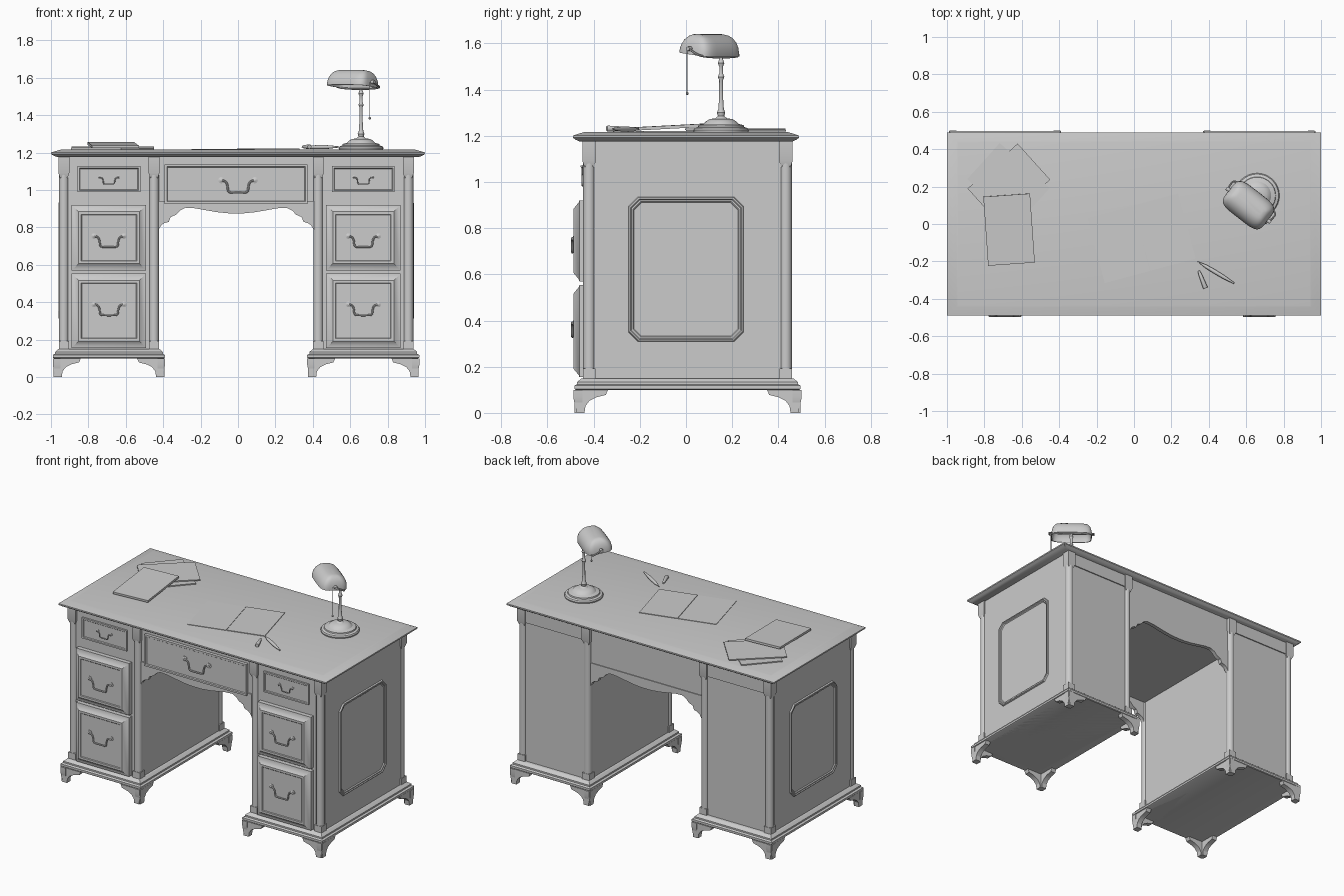
import bpy, bmesh, math
from mathutils import Vector, Matrix

if "Cube" in bpy.data.objects:
    bpy.data.objects.remove(bpy.data.objects["Cube"])


def loft(name, rings, caps=True, mat=None):
    """Skin a list of equal-length closed rings."""
    bm = bmesh.new()
    vs = [[bm.verts.new(p) for p in r] for r in rings]
    n = len(vs[0])
    for a, b in zip(vs, vs[1:]):
        for i in range(n):
            bm.faces.new((a[i], a[(i + 1) % n], b[(i + 1) % n], b[i]))
    if caps:
        bm.faces.new(vs[0])
        bm.faces.new(vs[-1])
    if mat:
        bm.transform(mat)
    bmesh.ops.recalc_face_normals(bm, faces=bm.faces)
    me = bpy.data.meshes.new(name)
    bm.to_mesh(me)
    bm.free()
    ob = bpy.data.objects.new(name, me)
    bpy.context.collection.objects.link(ob)
    return ob


def rect(cx, cy, hx, hy):
    return [(cx - hx, cy - hy), (cx + hx, cy - hy), (cx + hx, cy + hy), (cx - hx, cy + hy)]


def stack(name, cx, cy, levels):
    """Rectangular moulding: levels of (half x, half y, z)."""
    return loft(name, [[(x, y, z) for x, y in rect(cx, cy, hx, hy)] for hx, hy, z in levels])


def box(name, c, h):
    return stack(name, c[0], c[1], [(h[0], h[1], c[2] - h[2]), (h[0], h[1], c[2] + h[2])])


def prism(name, pts, axis, a, b):
    put = {'x': lambda p, t: (t, p[0], p[1]), 'y': lambda p, t: (p[0], t, p[1]),
           'z': lambda p, t: (p[0], p[1], t)}[axis]
    return loft(name, [[put(p, t) for p in pts] for t in (a, b)])


def turned(name, profile, mat, n=32):
    """Turned part: profile of (radius, z)."""
    return loft(name, [[(r * math.cos(2 * math.pi * i / n), r * math.sin(2 * math.pi * i / n), z)
                        for i in range(n)] for r, z in profile], mat=mat)


def tube(name, pts, r):
    cu = bpy.data.curves.new(name, 'CURVE')
    cu.dimensions = '3D'
    cu.bevel_depth, cu.bevel_resolution, cu.use_fill_caps, cu.resolution_u = r, 2, True, 4
    sp = cu.splines.new('NURBS')
    sp.points.add(len(pts) - 1)
    for p, co in zip(sp.points, pts):
        p.co = (*co, 1)
    sp.order_u, sp.use_endpoint_u = 3, True
    tmp = bpy.data.objects.new(name, cu)
    bpy.context.collection.objects.link(tmp)
    bpy.context.view_layer.update()
    me = bpy.data.meshes.new_from_object(tmp.evaluated_get(bpy.context.evaluated_depsgraph_get()))
    bpy.data.objects.remove(tmp)
    ob = bpy.data.objects.new(name, me)
    bpy.context.collection.objects.link(ob)


def drawer(name, cx, z0, z1, hw, steps):
    """Drawer front: steps of (inset, y)."""
    cz, hz = (z0 + z1) / 2, (z1 - z0) / 2
    loft(name, [[(x, y, z) for x, z in rect(cx, cz, hw - i, hz - i)] for i, y in steps])


def pull(name, cx, y, z, w):
    """Swinging handle with two round roses."""
    k = w / 0.085
    half = [(-w, .03), (-w * .75, .028), (-w * .62, .005), (-w * .6, -.03), (-w * .3, -.032)]
    pts = half + [(-x, h) for x, h in reversed(half)]
    tube(name, [(cx + x, y - .009, z + h * k) for x, h in pts], .0055 * k)
    for s in (-1, 1):
        turned(name + "_rose", [(.016 * k, 0), (.016 * k, .004), (.008 * k, .007), (.008 * k, .012), (.003, .015)],
               Matrix.Translation((cx + s * w, y, z + .03 * k)) @ Matrix.Rotation(math.pi / 2, 4, 'X'), 12)


MX, CY = -.01, .0065
RAISED = [(0, -.42), (0, -.462), (.008, -.464), (.036, -.487), (.05, -.487), (.054, -.483)]
FLAT = [(0, -.42), (0, -.446), (.01, -.446), (.014, -.441)]

# desk top
stack("desk_top", 0, 0, [(.965, .46, 1.175), (.985, .478, 1.183), (1, .49, 1.192), (1, .49, 1.201),
                         (.985, .478, 1.205), (.95, .445, 1.215), (.94, .435, 1.217)])

FOOT = [(0, .1), (0, .065), (.006, .035), (.012, .015), (.01, 0), (.048, 0), (.052, .03), (.07, .053),
        (.1, .068), (.14, .078), (.15, .1)]
for s in (-1, 1):
    cx = MX + s * .68
    side = "right" if s > 0 else "left"
    # pedestal body with notched corners
    nx, ny, hx, hy = .218, .405, .26, .44
    q = [(hx, -ny), (hx, ny), (nx, ny), (nx, hy), (-nx, hy), (-nx, ny),
         (-hx, ny), (-hx, -ny), (-nx, -ny), (-nx, -hy), (nx, -hy), (nx, -ny)]
    prism(side + "_pedestal", [(cx + x, CY + y) for x, y in q], 'z', .1, 1.18)
    stack(side + "_base_moulding", cx, CY, [(.293, .485, .1), (.3, .49, .104), (.3, .49, .118), (.288, .478, .124),
                                            (.288, .478, .134), (.272, .46, .148), (.268, .455, .15)])
    for sx in (-1, 1):
        for sy in (-1, 1):
            # corner column, its blocks and bracket foot
            px, py = cx + sx * .241, CY + sy * .426
            turned(side + "_column", [(.026, .15), (.026, 1.1)], Matrix.Translation((px, py, 0)), 20)
            box(side + "_column_base", (px, py, .17), (.027, .027, .022))
            stack(side + "_column_cap", px, py, [(.02, .02, 1.065), (.029, .029, 1.09), (.029, .029, 1.18)])
            ex, ey = cx + sx * .3, CY + sy * .494
            prism(side + "_foot_front", [(ex - sx * u, z) for u, z in FOOT], 'y', ey - sy * .004, ey - sy * .04)
            prism(side + "_foot_side", [(ey - sy * u, z) for u, z in FOOT], 'x', ex - sx * .004, ex - sx * .04)
    # drawers
    drawer(side + "_top_drawer", cx, .988, 1.127, .168, FLAT)
    drawer(side + "_middle_drawer", cx, .57, .92, .199, RAISED)
    drawer(side + "_bottom_drawer", cx, .155, .553, .199, RAISED)
    pull(side + "_top_pull", cx, -.441, 1.05, .05)
    pull(side + "_middle_pull", cx, -.483, .725, .08)
    pull(side + "_bottom_pull", cx, -.483, .36, .08)
    # back frieze
    box(side + "_back_frieze", (cx, CY + .441, 1.13), (.212, .006, .042))
    # moulded frame on the outer side
    rings = []
    for i, h in [(0, 0), (.004, .01), (.01, .012), (.014, .007), (.02, .007), (.026, 0)]:
        a, b, c = .25 - i, .314 - i, .042 - i * .4
        o = [(a, b - c), (a - c, b), (c - a, b), (-a, b - c), (-a, c - b), (c - a, -b), (a - c, -b), (a, c - b)]
        rings.append([(cx + s * (.259 + h), y, .622 + z) for y, z in o])
    loft(side + "_side_frame", rings, caps=False)

# centre section, drawer and scalloped aprons
box("centre_case", (MX, CY, 1.055), (.425, .43, .127))
drawer("centre_drawer", MX, .925, 1.137, .382, [(0, -.41), (0, -.444), (.012, -.444), (.016, -.438)])
pull("centre_pull", 0, -.438, 1.02, .09)
edge = [(.415, .785), (.402, .81), (.385, .822), (.36, .83), (.35, .855), (.32, .868), (.3, .89), (.27, .905),
        (.22, .902), (.17, .893), (.1, .881), (.04, .875)]
apron = [(MX - .415, .94)] + [(MX - x, z) for x, z in edge] + [(MX + x, z) for x, z in edge[::-1]] + [(MX + .415, .94)]
prism("front_apron", apron, 'y', -.432, -.405)
prism("back_apron", apron, 'y', .415, .442)


def sheet(name, c, size, rz, tilt=0):
    ob = box(name, (0, 0, 0), [d / 2 for d in size])
    ob.matrix_world = (Matrix.Translation(c) @ Matrix.Rotation(math.radians(rz), 4, 'Z')
                       @ Matrix.Rotation(math.radians(tilt), 4, 'X'))


# papers and notebook
sheet("lower_folder", (-.671, .216, 1.221), (.36, .26, .007), -42)
sheet("upper_folder", (-.669, .213, 1.229), (.36, .26, .007), 42)
sheet("notebook", (-.668, -.03, 1.24), (.25, .37, .014), 4, 3)
sheet("left_page", (-.082, -.109, 1.218), (.25, .36, .004), 15)
sheet("right_page", (.162, -.043, 1.219), (.25, .36, .004), 15)


def along(a, b):
    d = Vector(b) - Vector(a)
    return Matrix.Translation(a) @ d.to_track_quat('Z', 'Y').to_matrix().to_4x4()


# pen and its cap
turned("pen", [(.001, 0), (.005, .025), (.009, .05), (.011, .1), (.01, .16), (.004, .228)],
       along((.34, -.2, 1.228), (.537, -.318, 1.23)), 16)
turned("pen_cap", [(.005, 0), (.009, .02), (.013, .095), (.011, .1)], along((.346, -.25, 1.231), (.382, -.342, 1.231)), 16)

# lamp stand
LX, LY = .658, .152
turned("lamp_stand", [(.118, 1.215), (.12, 1.225), (.115, 1.233), (.1, 1.238), (.098, 1.246), (.075, 1.252),
                      (.066, 1.262), (.05, 1.272), (.025, 1.276), (.014, 1.285), (.018, 1.3), (.012, 1.315),
                      (.009, 1.36), (.008, 1.44), (.014, 1.455), (.008, 1.47), (.008, 1.5), (.014, 1.515),
                      (.009, 1.53), (.004, 1.54)], Matrix.Translation((LX, LY, 0)))

# lamp shade: open rounded shell, tilted toward the sitter
turn = Matrix.Translation((.612, .1, 1.552)) @ Matrix.Rotation(math.radians(-38), 4, 'Z')
tilt = turn @ Matrix.Rotation(math.radians(-7), 4, 'X')


def oval(a, b, z, n=40, e=.45):
    f = lambda v: math.copysign(abs(v) ** e, v)
    return [(a * f(math.cos(2 * math.pi * i / n)), b * f(math.sin(2 * math.pi * i / n)), z) for i in range(n)]


dome = [(.132, .088, 0), (.132, .088, .012), (.129, .084, .035), (.122, .072, .058), (.11, .054, .076),
        (.097, .034, .085), (.08, .012, .088)]
inner = [(a - .005, b - .005, max(z - .005, 0)) for a, b, z in dome]
loft("lamp_shade", [oval(*d) for d in inner[::-1] + dome], mat=tilt)

# lamp yoke, pivots and pull chain
yoke = [(-.14, 0, .025), (-.147, .03, .008), (-.14, .065, -.008), (0, .067, -.014),
        (.14, .065, -.008), (.147, .03, .008), (.14, 0, .025)]
tube("lamp_yoke", [turn @ Vector(p) for p in yoke], .005)
for s in (-1, 1):
    turned("lamp_pivot", [(.009, -.012), (.011, 0), (.009, .012)],
           turn @ Matrix.Translation((s * .138, 0, .025)) @ Matrix.Rotation(math.pi / 2, 4, 'Y'), 12)
tube("pull_chain", [(.705, .005, 1.575), (.705, .005, 1.48), (.705, .005, 1.385)], .002)
turned("chain_bead", [(.002, 1.376), (.006, 1.38), (.006, 1.387), (.002, 1.391)], Matrix.Translation((.705, .005, 0)), 10)

# smooth the round parts, keep edges sharp
bpy.ops.object.select_all(action='SELECT')
bpy.context.view_layer.objects.active = bpy.context.selected_objects[0]
bpy.ops.object.shade_smooth_by_angle()
